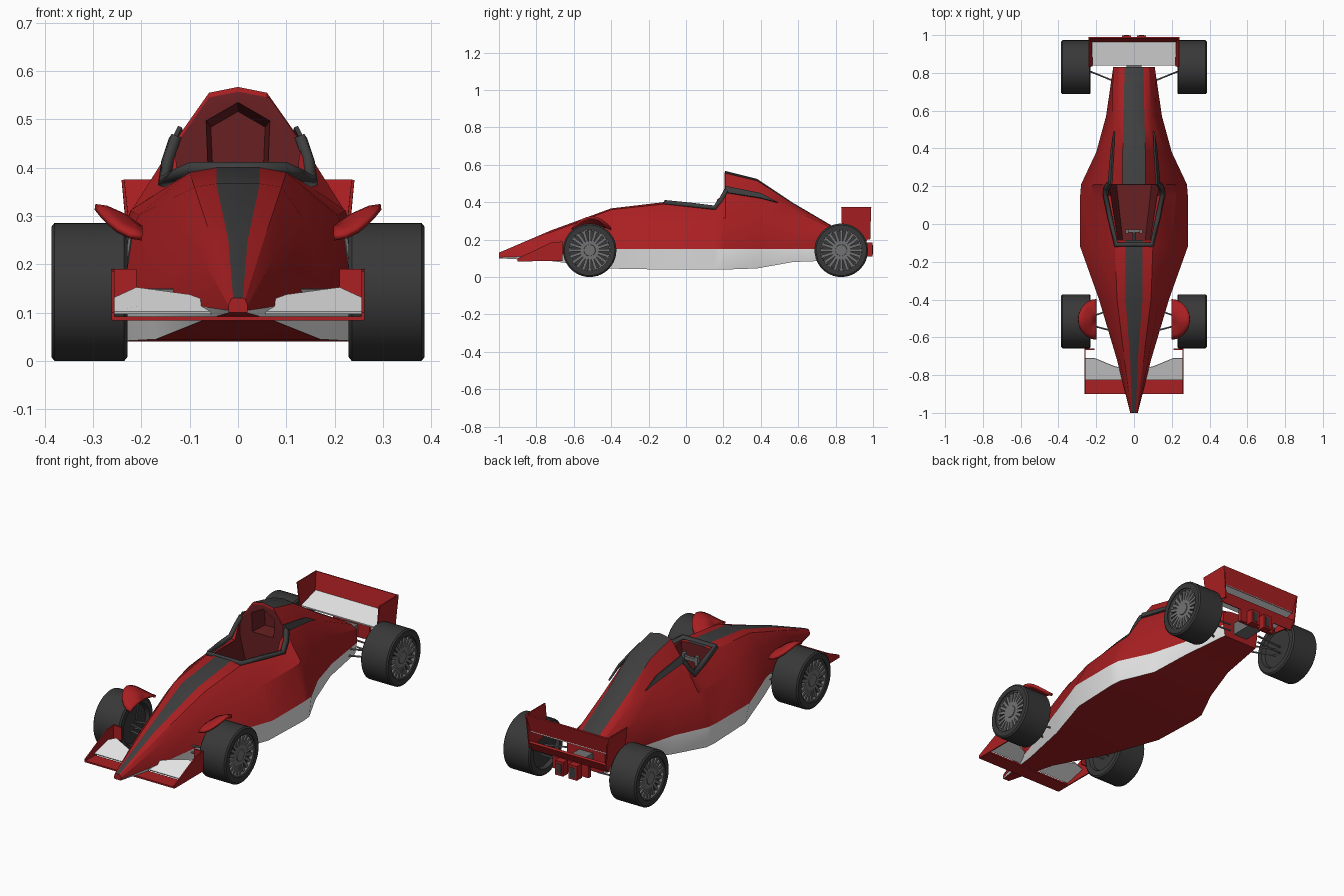
import bpy, bmesh, math
from mathutils import Vector, Matrix

cube = bpy.data.objects.get("Cube")
if cube:
    bpy.data.objects.remove(cube, do_unlink=True)


def material(name, r, g, b):
    mat = bpy.data.materials.new(name)
    mat.use_nodes = True
    mat.diffuse_color = (r, g, b, 1)
    mat.node_tree.nodes["Principled BSDF"].inputs["Base Color"].default_value = (r, g, b, 1)
    return mat


RED = material("red paint", .4, .014, .016)
INTERIOR = material("dark red interior", .14, .014, .016)
WHITE = material("white paint", .8, .8, .8)
DARK = material("dark stripe", .048, .048, .048)
RUBBER = material("tyre rubber", .04, .04, .04)
METAL = material("grey metal", .17, .17, .17)
BODY_COLOURS = (RED, WHITE, DARK, INTERIOR)


def finish(name, bm, *mats):
    bmesh.ops.recalc_face_normals(bm, faces=bm.faces)
    mesh = bpy.data.meshes.new(name)
    bm.to_mesh(mesh)
    bm.free()
    for mat in mats:
        mesh.materials.append(mat)
    obj = bpy.data.objects.new(name, mesh)
    bpy.context.collection.objects.link(obj)
    return obj


def add_box(bm, low, high, turn=None):
    low, high = Vector(low), Vector(high)
    size = Matrix.Diagonal((*(high - low), 1))
    place = Matrix.Translation((low + high) / 2) @ size
    bmesh.ops.create_cube(bm, size=1, matrix=turn @ place if turn else place)


def box(name, low, high, mat):
    bm = bmesh.new()
    add_box(bm, low, high)
    return finish(name, bm, mat)


def loft(bm, rings):
    """Bridge a list of closed rings and cap both ends."""
    rows = [[bm.verts.new(p) for p in ring] for ring in rings]
    count = len(rows[0])
    for row, (a, b) in enumerate(zip(rows, rows[1:])):
        for i in range(count):
            j = (i + 1) % count
            yield row, i, bm.faces.new((a[i], a[j], b[j], b[i]))
    bm.faces.new(rows[0])
    bm.faces.new(rows[-1])


def panel(name, points, mat, thickness=.006):
    bm = bmesh.new()
    bm.faces.new([bm.verts.new(p) for p in points])
    obj = finish(name, bm, mat)
    mod = obj.modifiers.new("thickness", "SOLIDIFY")
    mod.thickness, mod.offset = thickness, 0
    return obj


def rod(name, start, end, radius, mat, sides=8):
    start, end = Vector(start), Vector(end)
    axis = end - start
    turn = axis.to_track_quat("Z", "Y").to_matrix().to_4x4()
    bm = bmesh.new()
    bmesh.ops.create_cone(bm, cap_ends=True, segments=sides, radius1=radius, radius2=radius,
                          depth=axis.length, matrix=Matrix.Translation((start + end) / 2) @ turn)
    return finish(name, bm, mat)


def strip(name, points, radius, mat):
    """Square bar swept along a path."""
    curve = bpy.data.curves.new(name, "CURVE")
    curve.dimensions = "3D"
    curve.bevel_depth, curve.bevel_resolution, curve.use_fill_caps = radius, 0, True
    line = curve.splines.new("POLY")
    line.points.add(len(points) - 1)
    for point, co in zip(line.points, points):
        point.co = (*co, 1)
    curve.materials.append(mat)
    obj = bpy.data.objects.new(name, curve)
    bpy.context.collection.objects.link(obj)


def carve(obj, name, rings):
    """Cut a lofted opening lined with the interior colour."""
    bm = bmesh.new()
    list(loft(bm, rings))
    for face in bm.faces:
        face.material_index = BODY_COLOURS.index(INTERIOR)
    cutter = finish(name, bm, *BODY_COLOURS)
    cutter.hide_render = True
    mod = obj.modifiers.new("opening", "BOOLEAN")
    mod.operation, mod.solver, mod.object = "DIFFERENCE", "EXACT", cutter
    bpy.context.view_layer.objects.active = obj
    bpy.ops.object.modifier_apply(modifier=mod.name)
    bpy.data.objects.remove(cutter, do_unlink=True)


# Body stations: y, floor z, floor width, then sill, shoulder, deck edge, stripe edge, ridge z
stations = [
    (-1, .1, .018, .02, .105, .02, .115, .015, .128, .01, .13, .13),
    (-.72, .085, .07, .09, .115, .075, .215, .05, .24, .02, .25, .25),
    (-.4, .045, .17, .185, .15, .135, .295, .09, .36, .045, .367, .367),
    (-.12, .04, .262, .285, .15, .205, .302, .1, .39, .045, .4, .4),
    (.15, .04, .272, .285, .15, .222, .312, .15, .36, .06, .365, .37),
    (.21, .04, .267, .28, .15, .218, .315, .127, .46, .06, .555, .567),
    (.38, .046, .185, .2, .15, .165, .31, .111, .43, .06, .515, .525),
    (.57, .08, .138, .148, .15, .118, .285, .088, .36, .055, .393, .398),
    (.83, .09, .1, .11, .15, .11, .22, .08, .238, .05, .243, .245),
]
AIRBOX_FRONT = 4
rings = []
for y, floor, *pairs, ridge in stations:
    half = [(pairs[0], floor)] + list(zip(pairs[1::2], pairs[2::2]))
    right = [(x, y, z) for x, z in half]
    left = [(-x, y, z) for x, z in reversed(half)]
    rings.append([(0, y, floor)] + right + [(0, y, ridge)] + left)
bm = bmesh.new()
for row, i, face in loft(bm, rings):
    segment = min(i, 11 - i)
    if segment == 1:
        face.material_index = 1
    elif segment == 5 and row != AIRBOX_FRONT:
        face.material_index = 2
body = finish("body", bm, *BODY_COLOURS)

# Cockpit and air intake openings, both narrowing inwards
plan = [(-.085, -.085), (.085, -.085), (.132, .207), (-.132, .207)]
carve(body, "cockpit_cutter", [[(x * grow, y, z) for x, y in plan]
                               for grow, z in ((.7, .2), (1, .36), (1, .7))])
outline = [(-.062, .4), (.062, .4), (.066, .497), (0, .535), (-.066, .497)]
carve(body, "intake_cutter", [[(x * grow, y, .41 + (z - .41) * grow) for x, z in outline]
                              for grow, y in ((1, .19), (1, .208), (.85, .3))])

# Cockpit rim, side strips and steering wheel
rim = [(.13, .215, .462), (.146, .19, .415), (.152, .155, .37), (.126, .03, .384), (.095, -.11, .398)]
strip("cockpit_rim", rim + [(-x, y, z) for x, y, z in reversed(rim)], .015, DARK)
for s, side in ((-1, "right"), (1, "left")):
    panel(f"{side}_airbox_strip", [(s * .12, .21, .485), (s * .136, .21, .452),
          (s * .119, .4, .422), (s * .105, .49, .398), (s * .109, .4, .447)], DARK, .009)
    box(f"{side}_steering_grip", (s * .038 - .008, -.05, .315), (s * .038 + .008, -.028, .362), METAL)
box("steering_wheel_bar", (-.045, -.045, .33), (.045, -.03, .348), METAL)
rod("steering_column", (0, -.1, .32), (0, -.04, .338), .008, METAL)


# Wheels
def lathe(bm, profile, sides=40):
    turns = [2 * math.pi * k / sides for k in range(sides)]
    rows = [[bm.verts.new((x, r * math.cos(a), r * math.sin(a))) for a in turns] for x, r in profile]
    for a, b in zip(rows, rows[1:]):
        for i in range(sides):
            bm.faces.new((a[i], a[i - 1], b[i - 1], b[i]))
    bmesh.ops.remove_doubles(bm, verts=bm.verts, dist=.00001)


tyre_half = [(.0785, .108), (.0785, .135), (.072, .143)]
tyre_profile = ([(-.06, 0), (-.06, .1)] + [(-x, r) for x, r in tyre_half]
                + tyre_half[::-1] + [(.055, .106), (.055, 0)])
SPOKES = 20
for s, side in ((-1, "right"), (1, "left")):
    for end, y in (("front", -.515), ("rear", .83)):
        place = Matrix.Translation((s * .3075, y, .143)) @ Matrix.Diagonal((s, 1, 1, 1))
        bm = bmesh.new()
        lathe(bm, tyre_profile)
        bm.transform(place)
        finish(f"{end}_{side}_tyre", bm, RUBBER)
        bm = bmesh.new()
        lathe(bm, [(.055, .034), (.07, .03), (.07, 0)])
        lathe(bm, [(.055, .109), (.072, .109), (.072, .102), (.055, .102)])
        for k in range(SPOKES):
            turn = Matrix.Rotation(2 * math.pi * k / SPOKES, 4, "X")
            add_box(bm, (.055, -.0075, .025), (.066, .0075, .104), turn)
        bm.transform(place)
        finish(f"{end}_{side}_wheel_spokes", bm, METAL)
        # Suspension arms
        inner = .12 if end == "front" else .09
        for height in (.11, .145):
            for reach in (-.05, .06):
                back = y + reach if end == "front" else y - .03 + reach
                rod(f"{end}_{side}_arm", (s * inner, back, height),
                    (s * .25, y + reach * .3, height), .005, METAL, 6)

    # Front wheel arch
    bm = bmesh.new()
    rows = []
    for reach in (0, .4, .75, 1):
        rows.append([])
        for k in range(13):
            a = math.pi * (k / 12 - .5)
            x = .198 + .097 * reach * math.cos(a)
            drop = .065 * math.sin(a) ** 2 * reach
            z = .28 + .045 * math.sin(reach * math.pi / 2) - drop
            rows[-1].append(bm.verts.new((s * x, -.505 + .108 * reach * math.sin(a), z)))
    for a, b in zip(rows, rows[1:]):
        for k in range(12):
            bm.faces.new((a[k], a[k + 1], b[k + 1], b[k]))
    bmesh.ops.remove_doubles(bm, verts=bm.verts, dist=.0001)
    arch = finish(f"{side}_wheel_arch", bm, RED)
    arch.modifiers.new("thickness", "SOLIDIFY").thickness = .012
    rod(f"{side}_arch_mount", (s * .22, -.505, .28), (s * .24, -.505, .15), .005, METAL, 6)

    # Front wing flaps and end plates
    panel(f"{side}_front_flap", [(s * .03, -.825, .1), (s * .258, -.825, .1), (s * .258, -.71, .128),
          (s * .21, -.71, .15), (s * .1, -.755, .135), (s * .04, -.765, .113)], WHITE)
    panel(f"{side}_front_end_plate", [(s * .259, -.9, .085), (s * .259, -.66, .085),
          (s * .259, -.66, .19), (s * .259, -.72, .185), (s * .259, -.9, .1)], RED)
    panel(f"{side}_front_end_fin", [(s * .21, -.663, .12), (s * .26, -.663, .12),
          (s * .26, -.663, .19), (s * .21, -.663, .19)], RED)

    # Rear wing end plate
    panel(f"{side}_rear_end_plate", [(s * .222, .835, .22), (s * .222, .985, .2),
          (s * .238, .99, .375), (s * .238, .83, .375)], RED)

    # Tail boxes with dark slots
    box(f"{side}_tail_box", (s * .04 - .024, .955, .11), (s * .04 + .024, .998, .185), RED)
    box(f"{side}_tail_slot", (s * .04 - .014, .994, .12), (s * .04 + .014, 1, .172), DARK)

box("front_wing_plate", (-.26, -.9, .084), (.26, -.82, .092), RED)

# Rear wing, lower beam and gearbox
panel("rear_wing_plate", [(-.22, .84, .25), (.22, .84, .25), (.223, .97, .285), (-.223, .97, .285)], WHITE, .009)
panel("rear_wing_flap", [(-.225, .965, .28), (.225, .965, .28), (.235, .987, .375), (-.235, .987, .375)], RED, .008)
panel("rear_lower_beam", [(-.222, .955, .185), (.222, .955, .185), (.222, .98, .232), (-.222, .98, .232)], RED, .012)
box("gearbox", (-.04, .8, .12), (.04, .945, .185), METAL)
box("tail_plate", (-.105, .94, .12), (.105, .96, .19), RED)

# Smooth shading with sharp creases
bpy.ops.object.select_all(action="DESELECT")
for obj in bpy.context.scene.objects:
    if obj.type == "MESH" and any(word in obj.name for word in ("body", "tyre", "arch")):
        obj.select_set(True)
        bpy.context.view_layer.objects.active = obj
bpy.ops.object.shade_smooth_by_angle(angle=math.radians(25))
